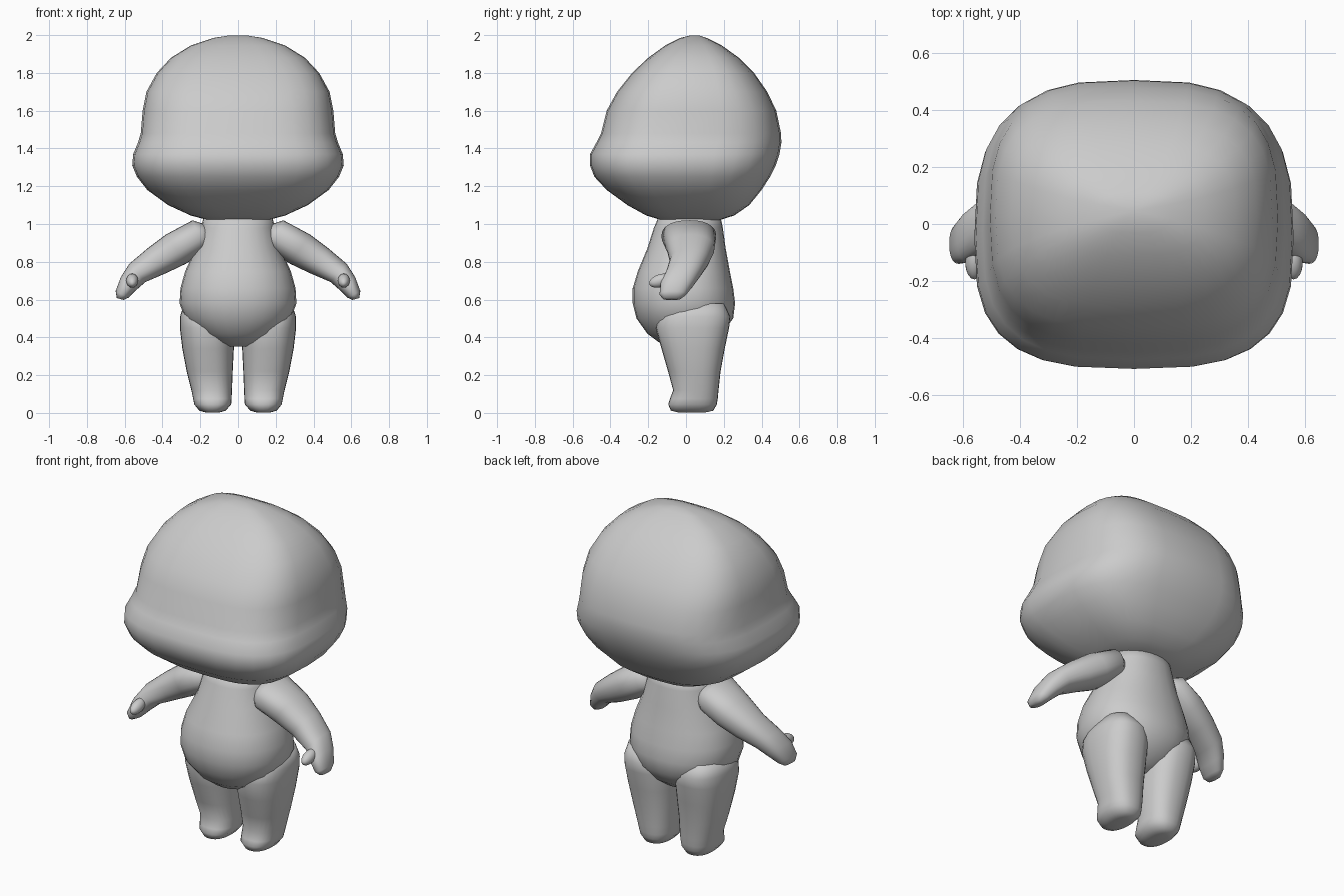
import bpy, bmesh
from math import sin, cos, pi
from mathutils import Vector

SIDES = 28


def spow(v, n):
    return (1 if v >= 0 else -1) * abs(v) ** (2 / n)


def loft(name, rings, n=2.0, side=1):
    """Skin superellipse rings (ax, az, bx, bz, y_front, y_widest, y_back)."""
    bm = bmesh.new()
    loops = []
    for ax, az, bx, bz, yf, yw, yb in rings:
        loop = []
        for i in range(SIDES):
            a = 2 * pi * i / SIDES
            u, v = spow(cos(a), n), spow(sin(a), n)
            x = (ax + bx) / 2 + u * (bx - ax) / 2
            z = (az + bz) / 2 + u * (bz - az) / 2
            y = yw + (v * (yb - yw) if v > 0 else v * (yw - yf))
            loop.append(bm.verts.new((side * x, y, z)))
        loops.append(loop)
    for p, q in zip(loops, loops[1:]):
        for i in range(SIDES):
            j = (i + 1) % SIDES
            bm.faces.new((p[i], p[j], q[j], q[i]))
    # close both ends with a fan
    for loop in (loops[0], loops[-1]):
        c = bm.verts.new(sum((v.co for v in loop), Vector()) / SIDES)
        for i in range(SIDES):
            bm.faces.new((loop[i], loop[(i + 1) % SIDES], c))
    bmesh.ops.recalc_face_normals(bm, faces=bm.faces)
    me = bpy.data.meshes.new(name)
    bm.to_mesh(me)
    bm.free()
    me.shade_smooth()
    ob = bpy.data.objects.new(name, me)
    bpy.context.collection.objects.link(ob)
    return ob


def level(z, x0, x1, yf, yw, yb):
    return (x0, z, x1, z, yf, yw, yb)


# Head: z, half width, front y, widest y, back y
head = [
    (1.018, 0.15, -0.12, 0.02, 0.17), (1.045, 0.25, -0.21, 0.00, 0.255),
    (1.10, 0.37, -0.31, -0.02, 0.335), (1.18, 0.48, -0.42, -0.04, 0.40),
    (1.25, 0.535, -0.485, -0.05, 0.445), (1.31, 0.56, -0.508, -0.05, 0.475),
    (1.37, 0.555, -0.508, -0.05, 0.495), (1.43, 0.53, -0.475, -0.03, 0.505),
    (1.48, 0.515, -0.45, 0.00, 0.503), (1.60, 0.505, -0.42, 0.02, 0.478),
    (1.70, 0.485, -0.365, 0.02, 0.43), (1.80, 0.43, -0.285, 0.03, 0.36),
    (1.88, 0.355, -0.20, 0.035, 0.28), (1.945, 0.25, -0.11, 0.04, 0.19),
    (1.985, 0.13, -0.03, 0.045, 0.11), (1.998, 0.05, 0.02, 0.045, 0.07),
]
loft("head", [level(z, -w, w, f, c, b) for z, w, f, c, b in head], 3.0)

# Pear-shaped torso
torso = [
    (0.352, 0.06, -0.09, -0.01, 0.08), (0.375, 0.13, -0.145, -0.01, 0.13),
    (0.42, 0.205, -0.205, -0.01, 0.19), (0.50, 0.28, -0.262, -0.01, 0.25),
    (0.58, 0.31, -0.282, 0.0, 0.26), (0.66, 0.305, -0.282, 0.0, 0.25),
    (0.75, 0.28, -0.255, 0.0, 0.232), (0.87, 0.225, -0.205, 0.02, 0.21),
    (0.98, 0.195, -0.17, 0.02, 0.195), (1.05, 0.18, -0.14, 0.02, 0.18),
]
loft("torso", [level(z, -w, w, f, c, b) for z, w, f, c, b in torso], 2.2)

# Legs with rounded feet: z, inner x, outer x, front y, widest y, back y
leg = [
    (0.002, 0.10, 0.17, -0.04, 0.04, 0.10), (0.012, 0.065, 0.205, -0.08, 0.04, 0.145),
    (0.045, 0.036, 0.232, -0.094, 0.03, 0.163), (0.075, 0.034, 0.238, -0.085, 0.04, 0.168),
    (0.12, 0.032, 0.247, -0.068, 0.05, 0.172), (0.22, 0.028, 0.272, -0.095, 0.05, 0.183),
    (0.34, 0.022, 0.295, -0.13, 0.05, 0.205), (0.45, 0.02, 0.308, -0.16, 0.05, 0.228),
    (0.51, 0.03, 0.307, -0.15, 0.05, 0.235), (0.58, 0.09, 0.285, -0.08, 0.06, 0.20),
]
# Arms: lower edge x z, upper edge x z, front y, widest y, back y
arm = [
    (0.12, 0.90, 0.15, 0.99, -0.06, 0.02, 0.10), (0.18, 0.85, 0.24, 1.02, -0.13, 0.02, 0.16),
    (0.275, 0.79, 0.38, 0.945, -0.10, 0.025, 0.15), (0.38, 0.74, 0.48, 0.87, -0.085, 0.02, 0.12),
    (0.49, 0.693, 0.575, 0.79, -0.105, -0.01, 0.08), (0.545, 0.645, 0.62, 0.72, -0.135, -0.045, 0.04),
    (0.58, 0.61, 0.648, 0.645, -0.14, -0.07, 0.0), (0.605, 0.598, 0.642, 0.608, -0.12, -0.075, -0.03),
]
# Thumb: short rounded stub pointing forward
for side, tag in ((1, "left"), (-1, "right")):
    loft(tag + "_leg", [level(*r) for r in leg], 2.4, side)
    loft(tag + "_arm", arm, 2.3, side)
    bpy.ops.mesh.primitive_uv_sphere_add(segments=16, ring_count=10, radius=1,
                                         location=(side * 0.56, -0.135, 0.70))
    thumb = bpy.context.object
    thumb.name = tag + "_thumb"
    thumb.scale = (0.032, 0.062, 0.034)
    thumb.rotation_euler = (0.3, 0, 0)
    bpy.ops.object.shade_smooth()
